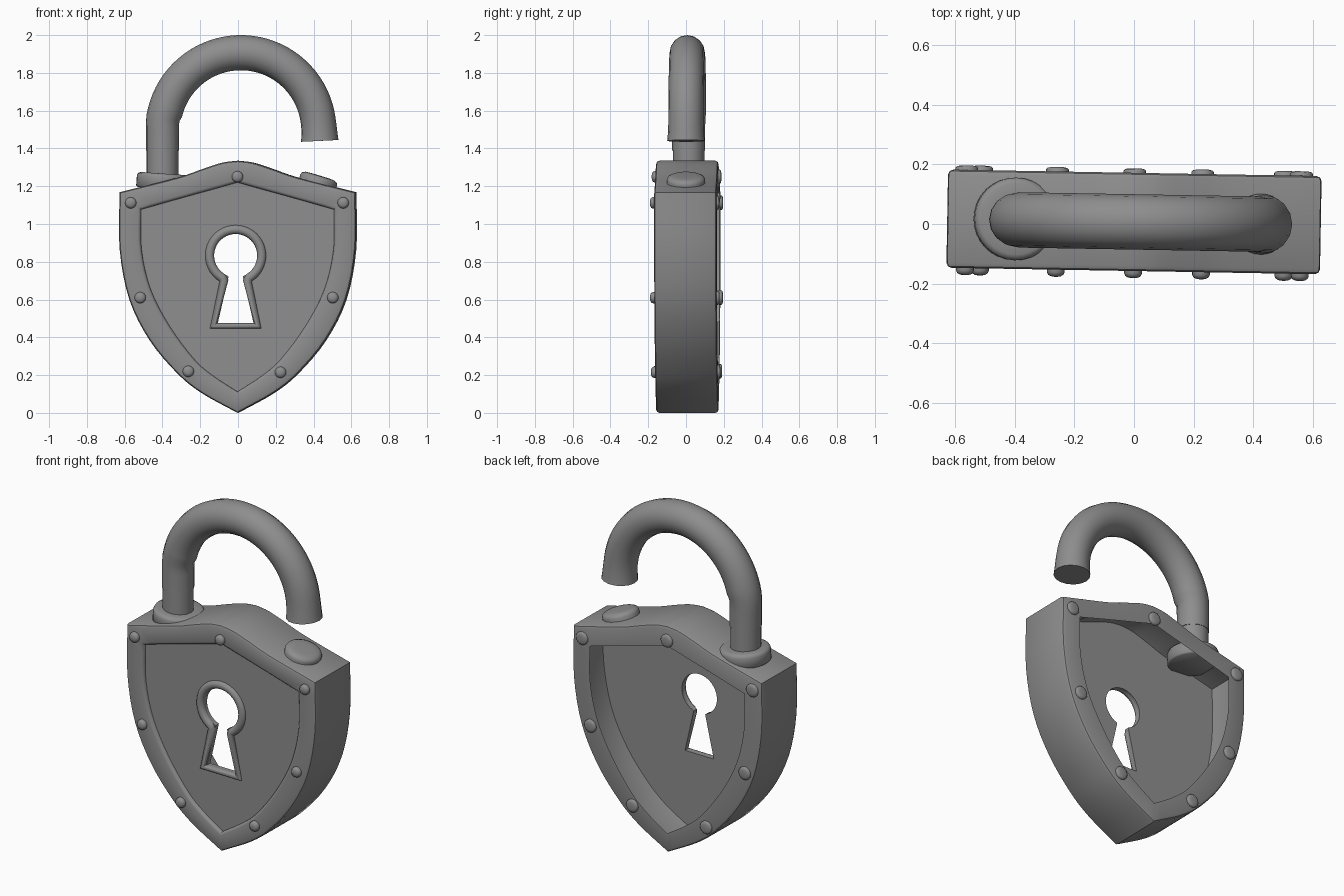
import bpy, bmesh
from math import sin, cos, pi, radians
from mathutils import Matrix, Vector

if "Cube" in bpy.data.objects:
    bpy.data.objects.remove(bpy.data.objects["Cube"])

# whole lock is turned slightly about z
PLACE = Matrix.Translation((0, 0.007, 0)) @ Matrix.Rotation(radians(-1), 4, 'Z')
iron = bpy.data.materials.new("dark_iron")
iron.diffuse_color = (0.27, 0.27, 0.27, 1)
iron.use_nodes = True
iron.node_tree.nodes["Principled BSDF"].inputs["Base Color"].default_value = iron.diffuse_color


def finish(ob, angle=35):
    ob.matrix_basis = PLACE @ ob.matrix_basis
    ob.data.materials.append(iron)
    bpy.ops.object.select_all(action='DESELECT')
    ob.select_set(True)
    bpy.context.view_layer.objects.active = ob
    if ob.type == 'CURVE':
        bpy.ops.object.convert(target='MESH')
        ob = bpy.context.view_layer.objects.active
    bpy.ops.object.shade_smooth_by_angle(angle=radians(angle))
    return ob


def from_bmesh(name, bm, matrix=None, angle=35):
    me = bpy.data.meshes.new(name)
    bm.to_mesh(me)
    bm.free()
    ob = bpy.data.objects.new(name, me)
    bpy.context.collection.objects.link(ob)
    if matrix:
        ob.matrix_basis = matrix
    return finish(ob, angle)


def tube(name, pts, radii, cyclic=False):
    cu = bpy.data.curves.new(name, 'CURVE')
    cu.dimensions = '3D'
    cu.bevel_depth = 1
    cu.bevel_resolution = 6
    cu.use_fill_caps = not cyclic
    sp = cu.splines.new('POLY')
    sp.points.add(len(pts) - 1)
    sp.use_cyclic_u = cyclic
    for p, co, r in zip(sp.points, pts, radii):
        p.co = (*co, 1)
        p.radius = r
    ob = bpy.data.objects.new(name, cu)
    bpy.context.collection.objects.link(ob)
    return finish(ob, 50)


def lathe(name, profile, matrix, n=32):
    """Turn (radius, height) points about local z, capping both ends."""
    bm = bmesh.new()
    rings = [[bm.verts.new((r * cos(2 * pi * i / n), r * sin(2 * pi * i / n), h))
              for i in range(n)] for r, h in profile]
    for a, b in zip(rings, rings[1:]):
        for i in range(n):
            j = (i + 1) % n
            bm.faces.new((a[i], a[j], b[j], b[i]))
    bm.faces.new(rings[0][::-1])
    bm.faces.new(rings[-1])
    return from_bmesh(name, bm, matrix, 50)


def smooth(pts, n):
    """Catmull-Rom through pts, n samples per span."""
    P = [Vector(p) for p in pts]
    P = [2 * P[0] - P[1]] + P + [2 * P[-1] - P[-2]]
    out = []
    for a, b, c, d in zip(P, P[1:], P[2:], P[3:]):
        for k in range(n):
            t = k / n
            out.append(0.5 * (2 * b + (c - a) * t + (2 * a - 5 * b + 4 * c - d) * t * t
                              + (3 * b - a - 3 * c + d) * t ** 3))
    return out + [P[-2]]


def shield(top, side):
    half = smooth(top, 4)[:-1] + smooth(side, 4)
    return half + [Vector((-p.x, p.y)) for p in half[-2:0:-1]]


# shield outlines (x, z), right half from the top centre to the tip
outer = shield([(0, 1.335), (0.08, 1.325), (0.18, 1.293), (0.32, 1.245), (0.625, 1.168)],
               [(0.625, 1.168), (0.624, 0.865), (0.573, 0.6), (0.466, 0.385),
                (0.32, 0.21), (0.19, 0.105), (0, 0)])
inner = shield([(0, 1.22), (0.07, 1.2), (0.16, 1.175), (0.28, 1.142), (0.51, 1.077)],
               [(0.51, 1.077), (0.508, 0.865), (0.46, 0.655), (0.36, 0.46),
                (0.23, 0.285), (0.13, 0.197), (0, 0.112)])

# case: raised front rim, rounded thin wall, flat back rim around the open back
bm = bmesh.new()
rings = []
for t, y in [(1, -0.145), (0.98, -0.156), (0.93, -0.162), (0.86, -0.165), (0.15, -0.165),
             (0.045, -0.16), (0, -0.148), (0, 0.148), (0.045, 0.16), (0.15, 0.165), (1, 0.165)]:
    rings.append([bm.verts.new((p.x, y, p.y)) for p in
                  (o.lerp(i, t) for o, i in zip(outer, inner))])
for a, b in zip(rings, rings[1:]):
    for i in range(len(a)):
        j = (i + 1) % len(a)
        bm.faces.new((a[i], a[j], b[j], b[i]))
bm.normal_update()
if max(bm.faces, key=lambda f: f.calc_center_median().x).normal.x < 0:
    bmesh.ops.reverse_faces(bm, faces=bm.faces[:])
from_bmesh("shield_case", bm)


def keyhole(r, neck, neck_z, foot, foot_z):
    arc = [radians(-68 + 316 * k / 36) for k in range(37)]
    pts = [(r * cos(a), 0.833 + r * sin(a)) for a in arc]
    pts += [(-neck, neck_z), (-foot, foot_z), (foot, foot_z), (neck, neck_z)]
    return [Vector((x - 0.01, z)) for x, z in pts]


# front panel with the keyhole cut through
hole = keyhole(0.116, 0.038, 0.722, 0.095, 0.474)
bm = bmesh.new()
hole_loops = []
for outline, y, sign in ((inner, -0.145, -1), (outer, -0.115, 1)):
    edges = []
    for loop in (outline, hole):
        vs = [bm.verts.new((p.x, y, p.y)) for p in loop]
        edges += [bm.edges.new((vs[i - 1], vs[i])) for i in range(len(vs))]
    hole_loops.append(vs)
    made = bmesh.ops.triangle_fill(bm, edges=edges, use_beauty=True, normal=(0, sign, 0))
    for f in made['geom']:
        if isinstance(f, bmesh.types.BMFace):
            f.normal_update()
            if f.normal.y * sign < 0:
                f.normal_flip()
a, b = hole_loops
for i in range(len(a)):
    bm.faces.new((a[i - 1], a[i], b[i], b[i - 1]))
from_bmesh("front_panel", bm)

# raised border around the keyhole
border = keyhole(0.138, 0.062, 0.7, 0.118, 0.46)
border = border[1:36] + border[37:]
tube("keyhole_border", [(p.x, -0.14, p.y) for p in border], [0.024] * len(border), True)

# rivets: domes on the front, flatter studs on the back
spots = [(0, 1.25), (0.56, 1.112), (-0.565, 1.112), (0.505, 0.61), (-0.515, 0.61),
         (0.228, 0.215), (-0.26, 0.22)]
dome = [(0.03, -0.005), (0.03, 0.008), (0.026, 0.017), (0.017, 0.022), (0.006, 0.024)]
stud = [(0.038, -0.005), (0.038, 0.007), (0.033, 0.012), (0.02, 0.015)]
for side, prof, s in (("front", dome, -1), ("back", stud, 1)):
    for k, (x, z) in enumerate(spots):
        m = Matrix.Translation((x, s * 0.165, z)) @ Matrix.Rotation(-s * pi / 2, 4, 'X')
        lathe(f"{side}_rivet_{k + 1}", prof, m, 16)

# collar around the fixed leg, leaning slightly into the slope
lathe("shackle_collar", [(0.132, -0.045), (0.139, -0.038), (0.139, 0.015), (0.133, 0.028),
                         (0.12, 0.034), (0.08, 0.034)],
      Matrix.Translation((-0.398, 0.003, 1.233)) @ Matrix.Rotation(radians(4), 4, 'Y'))

# seat for the free end, lying on the sloping shoulder
lathe("shackle_seat", [(0.1, -0.03), (0.102, 0.008), (0.096, 0.022), (0.08, 0.03), (0.05, 0.032)],
      Matrix.Translation((0.425, 0, 1.225)) @ Matrix.Rotation(radians(17), 4, 'Y'))

# open shackle: narrow lower leg, then the arch with a slightly flared free end
tube("shackle_leg", [(-0.4, 0, 1.22), (-0.4, 0, 1.4)], [0.084] * 2)
path = [(-0.4, 0, 1.39), (-0.4, 0, 1.5), (-0.398, 0, 1.56)]
path += [(0.015 - 0.413 * cos(a), 0, 1.494 + 0.413 * sin(a))
         for a in (radians(14 + 158 * k / 36) for k in range(37))]
path += [(0.43, 0, 1.5), (0.432, 0, 1.46), (0.433, 0, 1.44)]
tube("shackle_arch", path, [0.087, 0.087, 0.089] + [0.093] * 37 + [0.094, 0.097, 0.099])
